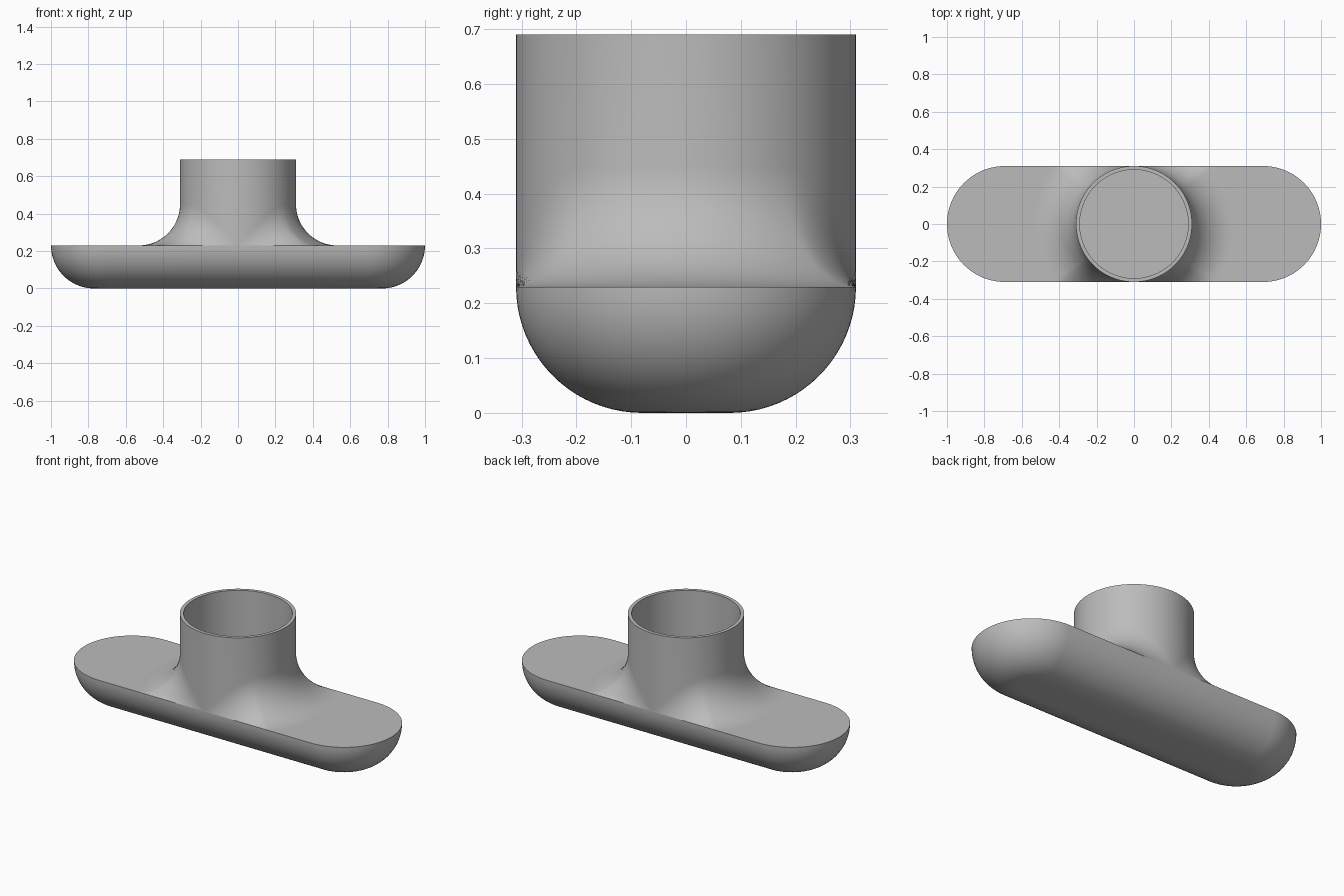
import bpy, bmesh
from math import sin, cos, pi, sqrt
from mathutils import Vector

cube = bpy.data.objects.get("Cube")
if cube:
    bpy.data.objects.remove(cube, do_unlink=True)

HALF, R_TUBE, R_BORE = 0.69, 0.31, 0.29   # end centre offset, tube radii
DECK, TOP, R_EDGE, R_FILLET = 0.23, 0.69, 0.23, 0.22

grey = bpy.data.materials.new("plain grey")
grey.use_nodes = True
grey.diffuse_color = (0.5, 0.5, 0.5, 1)
grey.node_tree.nodes["Principled BSDF"].inputs["Base Color"].default_value = (0.5, 0.5, 0.5, 1)


def loft(name, rings, cap_start=False, cap_end=False):
    """Skin a list of closed rings into one smooth object."""
    bm = bmesh.new()
    loops = [[bm.verts.new(p) for p in ring] for ring in rings]
    for a, b in zip(loops, loops[1:]):
        for i in range(len(a)):
            j = (i + 1) % len(a)
            bm.faces.new((a[i], a[j], b[j], b[i]))
    if cap_start:
        bm.faces.new(loops[0][::-1])
    if cap_end:
        bm.faces.new(loops[-1])
    bmesh.ops.remove_doubles(bm, verts=bm.verts, dist=1e-5)
    bmesh.ops.recalc_face_normals(bm, faces=bm.faces)
    mesh = bpy.data.meshes.new(name)
    bm.to_mesh(mesh)
    bm.free()
    mesh.materials.append(grey)
    obj = bpy.data.objects.new(name, mesh)
    bpy.context.collection.objects.link(obj)
    bpy.ops.object.select_all(action="DESELECT")
    obj.select_set(True)
    bpy.context.view_layer.objects.active = obj
    bpy.ops.object.shade_smooth_by_angle(angle=pi / 5)
    return obj


def stadium(r, z, n=40):
    return [Vector((side * HALF + r * cos(a), r * sin(a), z))
            for side, start in ((1, -pi / 2), (-1, pi / 2))
            for a in (start + pi * i / n for i in range(n + 1))]


def circle(r, z, n=144):
    return [Vector((r * cos(2 * pi * i / n), r * sin(2 * pi * i / n), z)) for i in range(n)]


# Rounded base: flat deck, quarter-round underside
steps = 20
base_rings = []
for k in range(steps + 1):
    a = pi / 2 * k / steps
    base_rings.append(stadium(R_TUBE - R_EDGE + R_EDGE * sin(a), DECK - R_EDGE * cos(a)))
loft("base", base_rings, cap_start=True, cap_end=True)


# Fillet: a ball rolls round the tube, resting on the deck or on its straight edge
def fillet_arc(direction, t):
    centre = direction * (R_TUBE + R_FILLET)
    edge_y = max(-R_TUBE, min(R_TUBE, centre.y))
    over = centre.y - edge_y
    centre.z = DECK + sqrt(max(0, R_FILLET ** 2 - over ** 2))
    to_deck = Vector((centre.x, edge_y, DECK)) - centre
    to_tube = -direction * R_FILLET
    return centre + to_deck.lerp(to_tube, t).normalized() * R_FILLET


arc = 16
tube_rings = [[fillet_arc(d, k / arc) for d in circle(1, 0)] for k in range(arc + 1)]
# Tube wall, rim and bore down to the deck
tube_rings += [circle(R_TUBE, TOP), circle(R_BORE, TOP), circle(R_BORE, DECK)]
loft("tube", tube_rings)
